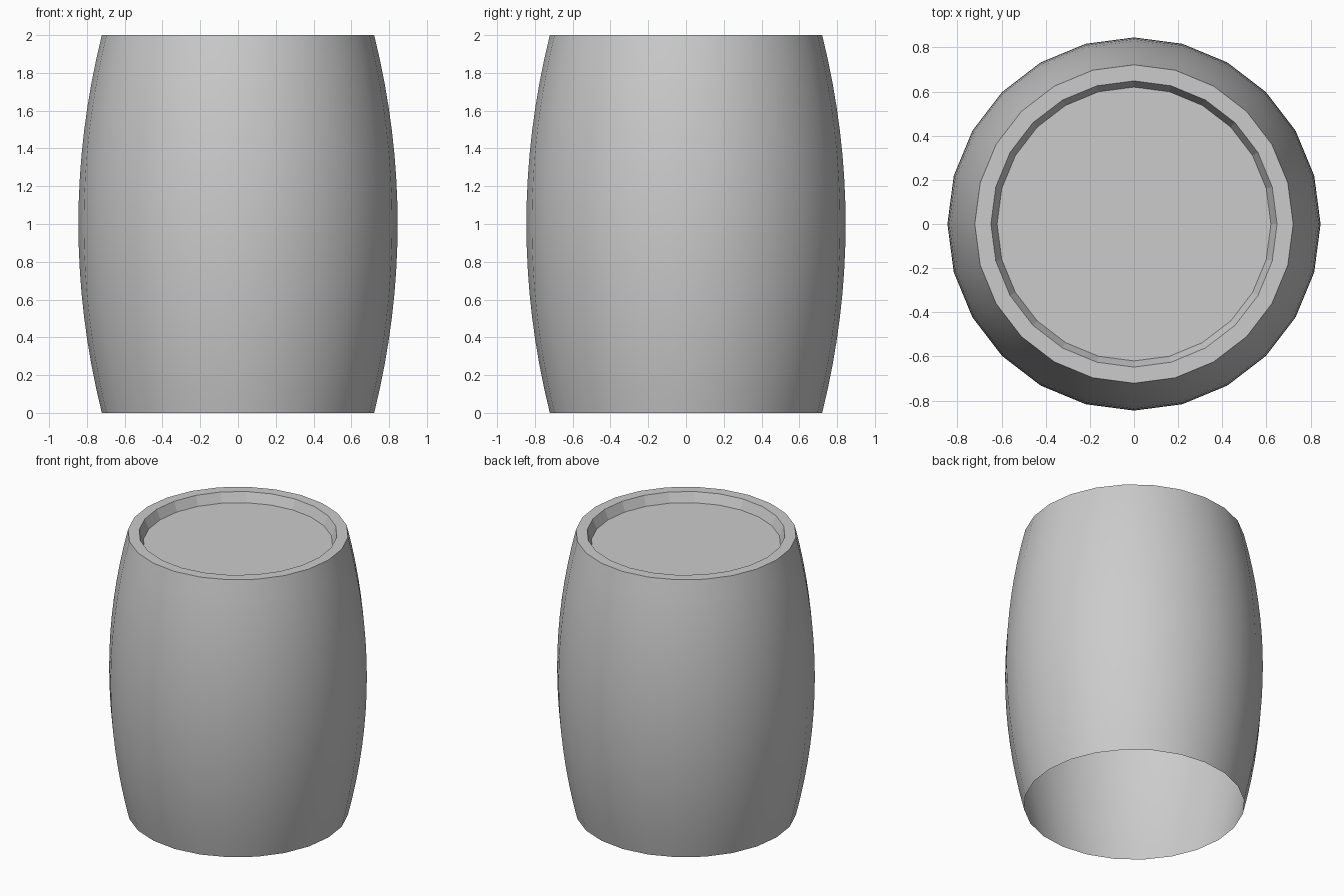
import bpy, bmesh
from math import cos, sin, tau

if "Cube" in bpy.data.objects:
    bpy.data.objects.remove(bpy.data.objects["Cube"])

SIDES, ROWS = 24, 16

# Bulging stave profile (radius, height), then the rim and recessed lid
profile = []
for i in range(ROWS + 1):
    t = i / ROWS
    profile.append((0.845 - 0.124 * (2 * t - 1) ** 2, 2 * t))
profile += [(0.648, 2.0), (0.62, 1.932)]

bm = bmesh.new()
rings = [[bm.verts.new((r * cos(tau * k / SIDES), r * sin(tau * k / SIDES), z))
          for k in range(SIDES)] for r, z in profile]

# Skin between rings; only the bulging wall is smooth
for i, (low, high) in enumerate(zip(rings, rings[1:])):
    for k in range(SIDES):
        n = (k + 1) % SIDES
        face = bm.faces.new((low[k], low[n], high[n], high[k]))
        face.smooth = i < ROWS

# Lid; the bottom stays open
bm.faces.new(rings[-1])

# Sharp edge round the top of the wall
for k in range(SIDES):
    edge = bm.edges.get((rings[ROWS][k], rings[ROWS][(k + 1) % SIDES]))
    edge.smooth = False

mesh = bpy.data.meshes.new("barrel")
bm.to_mesh(mesh)
bm.free()
barrel = bpy.data.objects.new("barrel", mesh)
bpy.context.collection.objects.link(barrel)
